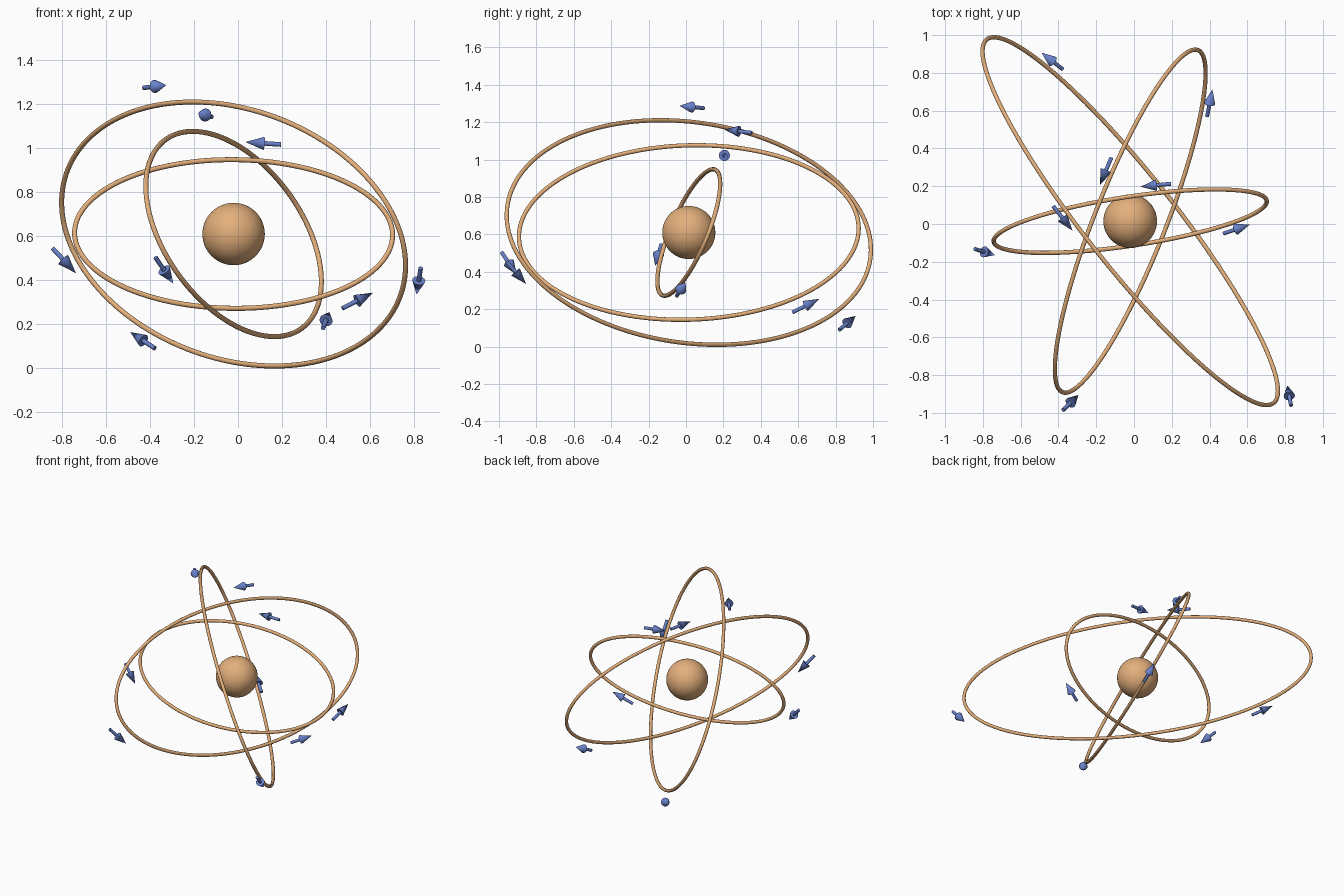
import bpy, math
from mathutils import Vector

if "Cube" in bpy.data.objects:
    bpy.data.objects.remove(bpy.data.objects["Cube"])

CENTRE = Vector((-0.02, 0.015, 0.61))


def material(name, rgb):
    m = bpy.data.materials.new(name)
    m.diffuse_color = (*rgb, 1.0)
    m.use_nodes = True
    m.node_tree.nodes["Principled BSDF"].inputs["Base Color"].default_value = m.diffuse_color
    return m


TAN = material("warm tan", (0.77, 0.43, 0.20))
BLUE = material("slate blue", (0.14, 0.22, 0.59))


def finish(obj, name, mat):
    obj.name = name
    obj.data.materials.clear()
    obj.data.materials.append(mat)
    bpy.ops.object.select_all(action='DESELECT')
    obj.select_set(True)
    bpy.context.view_layer.objects.active = obj
    bpy.ops.object.shade_smooth_by_angle(angle=math.radians(40))


def orbit(name, u, v, segments=160):
    """Elliptical ring spanned by two conjugate half-diameters."""
    u, v = Vector(u), Vector(v)
    # Rotate to the principal axes so the segments are evenly spread
    a = 0.5 * math.atan2(2 * u.dot(v), u.dot(u) - v.dot(v))
    u, v = u * math.cos(a) + v * math.sin(a), v * math.cos(a) - u * math.sin(a)
    curve = bpy.data.curves.new(name, 'CURVE')
    curve.dimensions = '3D'
    curve.bevel_depth = 0.0115
    curve.bevel_resolution = 4
    spline = curve.splines.new('POLY')
    spline.points.add(segments - 1)
    for i, p in enumerate(spline.points):
        t = 2 * math.pi * i / segments
        p.co = (*(CENTRE + u * math.cos(t) + v * math.sin(t)), 1.0)
    spline.use_cyclic_u = True
    obj = bpy.data.objects.new(name, curve)
    bpy.context.collection.objects.link(obj)
    bpy.ops.object.select_all(action='DESELECT')
    obj.select_set(True)
    bpy.context.view_layer.objects.active = obj
    bpy.ops.object.convert(target='MESH')
    finish(bpy.context.view_layer.objects.active, name, TAN)


def arrow(name, tail, tip, head=0.085):
    """Thin shaft with a cone head, from tail to tip."""
    tail, tip = Vector(tail), Vector(tip)
    d = (tip - tail).normalized()
    neck = tip - d * head
    turn = d.to_track_quat('Z', 'Y').to_euler()
    bpy.ops.mesh.primitive_cylinder_add(
        vertices=16, radius=0.0105, depth=(neck - tail).length,
        location=(tail + neck) / 2, rotation=turn)
    finish(bpy.context.object, name + "_shaft", BLUE)
    bpy.ops.mesh.primitive_cone_add(
        vertices=16, radius1=0.03, radius2=0, depth=head,
        location=(neck + tip) / 2, rotation=turn)
    finish(bpy.context.object, name + "_head", BLUE)


# Central ball
bpy.ops.mesh.primitive_uv_sphere_add(segments=48, ring_count=24, radius=0.142,
                                     location=CENTRE)
finish(bpy.context.object, "nucleus", TAN)

# Three tilted orbits
orbit("large_orbit", (0.782, -0.899, -0.143), (0, -0.374, 0.583))
orbit("steep_orbit", (0.399, 0.783, -0.217), (0, 0.46, 0.413))
orbit("small_orbit", (0.723, 0.105, -0.005), (0, 0.131, 0.338))

# Direction arrows, three beside each orbit
ARROWS = {
    "large_orbit_arrow": [
        ((-0.428, 0.095, 1.275), (-0.326, -0.035, 1.287)),
        ((0.831, -0.96, 0.455), (0.812, -0.855, 0.335)),
        ((-0.378, 0.82, 0.09), (-0.49, 0.907, 0.164))],
    "steep_orbit_arrow": [
        ((-0.12, 0.352, 1.143), (-0.181, 0.205, 1.16)),
        ((-0.375, -0.985, 0.503), (-0.294, -0.905, 0.385)),
        ((0.387, 0.57, 0.183), (0.415, 0.713, 0.255))],
    "small_orbit_arrow": [
        ((0.195, 0.213, 1.017), (0.034, 0.197, 1.028)),
        ((-0.843, -0.132, 0.545), (-0.737, -0.165, 0.432)),
        ((0.475, -0.05, 0.272), (0.613, -0.003, 0.343))],
}
for name, pairs in ARROWS.items():
    for i, (tail, tip) in enumerate(pairs, 1):
        arrow(f"{name}_{i}", tail, tip)
